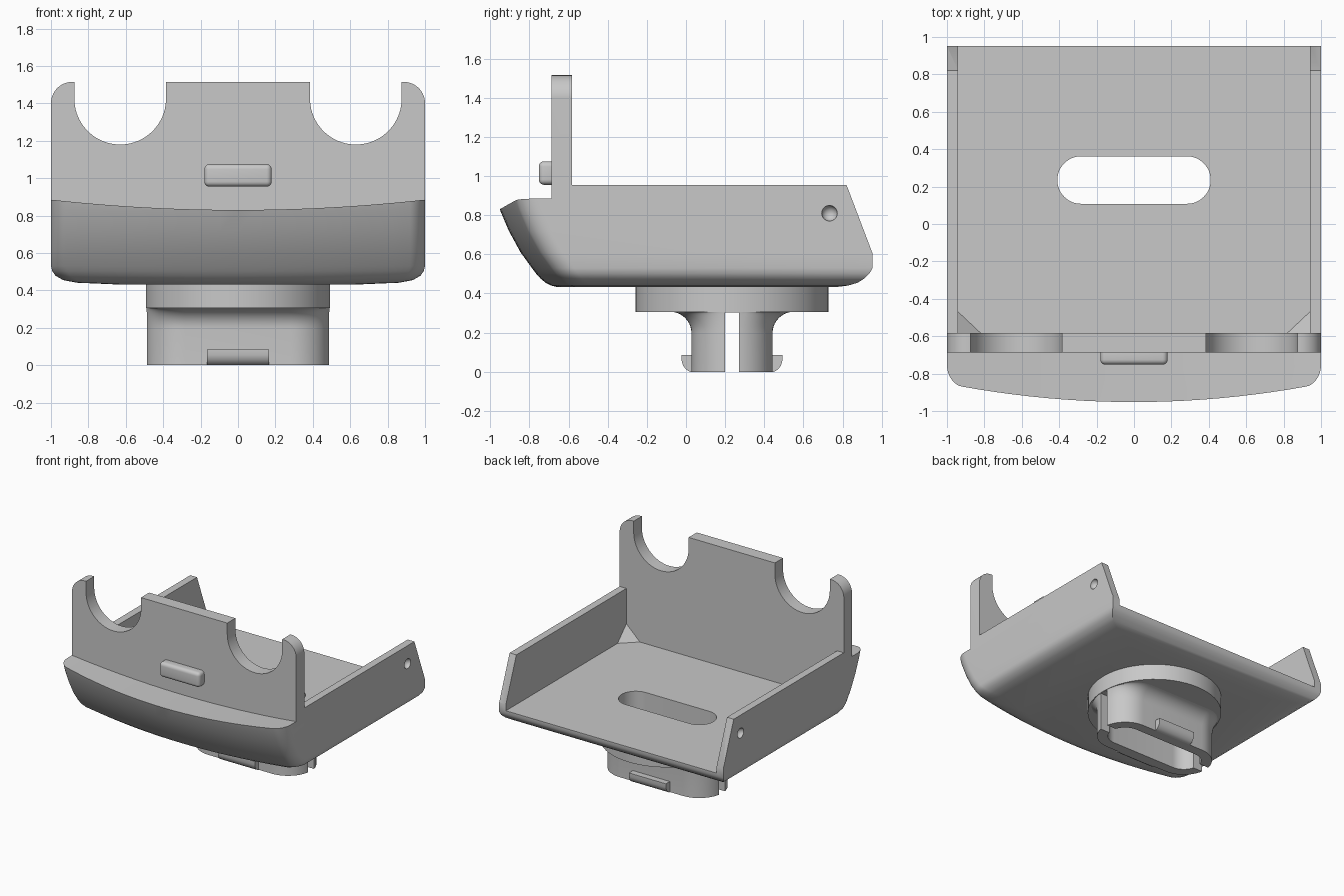
import bpy, bmesh, math

cube = bpy.data.objects.get("Cube")
if cube:
    bpy.data.objects.remove(cube, do_unlink=True)

grey = bpy.data.materials.new("plain grey")
grey.use_nodes = True
grey.diffuse_color = (0.58, 0.58, 0.58, 1)
grey.node_tree.nodes["Principled BSDF"].inputs["Base Color"].default_value = (0.58, 0.58, 0.58, 1)


def loft(name, rings):
    """Solid through a stack of closed rings with equal point counts."""
    bm = bmesh.new()
    loops = [[bm.verts.new(p) for p in ring] for ring in rings]
    n = len(loops[0])
    for a, b in zip(loops, loops[1:]):
        for i in range(n):
            j = (i + 1) % n
            bm.faces.new((a[i], a[j], b[j], b[i]))
    bm.faces.new(loops[0][::-1])
    bm.faces.new(loops[-1])
    bmesh.ops.recalc_face_normals(bm, faces=bm.faces)
    mesh = bpy.data.meshes.new(name)
    bm.to_mesh(mesh)
    bm.free()
    mesh.materials.append(grey)
    obj = bpy.data.objects.new(name, mesh)
    bpy.context.collection.objects.link(obj)
    return obj


def prism(name, pts, axis, lo, hi):
    """Extrude a 2D outline along x, y or z."""
    def place(p, d):
        v = list(p)
        v.insert(axis, d)
        return v
    return loft(name, [[place(p, d) for p in pts] for d in (lo, hi)])


def box(name, x, y, z):
    return prism(name, [(x[0], y[0]), (x[1], y[0]), (x[1], y[1]), (x[0], y[1])], 2, *z)


def arc(cx, cy, r, start, end, n=24):
    angles = [math.radians(start + (end - start) * i / n) for i in range(n + 1)]
    return [(cx + r * math.cos(a), cy + r * math.sin(a)) for a in angles]


def stadium(half, r, cy):
    return arc(half - r, cy, r, -90, 90) + arc(r - half, cy, r, 90, 270)


def apply(obj, mod):
    bpy.context.view_layer.objects.active = obj
    bpy.ops.object.modifier_apply(modifier=mod.name)


def boolean(obj, cutter, operation="DIFFERENCE"):
    mod = obj.modifiers.new("cut", "BOOLEAN")
    mod.operation, mod.solver, mod.object = operation, "EXACT", cutter
    apply(obj, mod)
    bpy.data.objects.remove(cutter, do_unlink=True)


def smooth(obj, angle=32):
    bpy.ops.object.select_all(action="DESELECT")
    obj.select_set(True)
    bpy.context.view_layer.objects.active = obj
    bpy.ops.object.shade_smooth_by_angle(angle=math.radians(angle))


CY = 0.235      # centre of the stem and slot
FLOOR = 0.555   # top of the tray floor
P0, P1 = -0.687, -0.583  # front panel faces


# Tray body: bowed front, rounded underside
def body_ring(z, inset, front, back):
    half = [0.92 * i / 10 for i in range(10)]
    half += [0.92 + 0.08 * math.sin(math.radians(a)) for a in range(0, 91, 9)]
    pts = []
    for x in [-v for v in half[:0:-1]] + half:
        t = max(0, (abs(x) - 0.92) / 0.08)
        bow = 0.115 * x * x + 0.1 * (1 - math.sqrt(max(0, 1 - t * t)))
        pts.append((x * (1 - inset), front + bow, z))
    w = 1 - inset
    return pts + [(w, back, z), (-w, back, z)]


levels = [(0.432, 0.35, -0.655, 0.76), (0.441, 0.14, -0.69, 0.83), (0.455, 0.065, -0.717, 0.877),
          (0.478, 0.025, -0.745, 0.913), (0.503, 0.007, -0.767, 0.938), (0.53, 0, -0.787, 0.953),
          (0.61, 0, -0.845, 0.953), (0.72, 0, -0.905, 0.953), (0.83, 0, -0.952, 0.953),
          (0.92, 0, -0.98, 0.953), (1.7, 0, -1.0, 0.953)]
tray = loft("tray_body", [body_ring(*lv) for lv in levels])

# Side profile trims the panel and side walls
side = [(-1.2, 0.3), (-1.2, 0.95), (P0, 0.95), (P0, 1.515), (P1, 1.515), (P1, 0.955),
        (0.82, 0.955), (0.953, 0.605), (1.2, 0.605), (1.2, 0.3)]
boolean(tray, prism("side_trim", side, 0, -1.5, 1.5), "INTERSECT")

# Lip top dips towards the middle
dip = [(i / 10, 0.83 + 0.055 * (i / 10) ** 2) for i in range(-11, 12)]
boolean(tray, prism("lip_trim", dip + [(1.1, 1.3), (-1.1, 1.3)], 1, -1.3, P0))
boolean(tray, box("interior", (-0.94, 0.94), (P1, 1.5), (FLOOR, 1.3)))
boolean(tray, prism("floor_slot", stadium(0.41, 0.127, CY), 2, 0.2, 0.9))

# Panel notches, rounded panel corners and wall dimples
for s in (-1, 1):
    notch = arc(0.63, 1.425, 0.245, 180, 360, 40) + [(0.875, 1.8), (0.385, 1.8)]
    corner = arc(0.885, 1.4, 0.115, 0, 90) + [(0.885, 1.8), (1.3, 1.8), (1.3, 1.4)]
    for outline in (notch, corner):
        boolean(tray, prism("panel_cut", [(s * x, z) for x, z in outline], 1, -0.8, -0.45))
    bpy.ops.mesh.primitive_uv_sphere_add(segments=24, ring_count=12, radius=0.04,
                                         location=(s * 1.002, 0.733, 0.81))
    dimple = bpy.context.object
    dimple.data.materials.append(grey)
    boolean(tray, dimple)
smooth(tray)

# Corner gussets inside the tray
for s, label in ((1, "left"), (-1, "right")):
    bm = bmesh.new()
    e = 0.005
    for p in ((0.94 + e, P1 - e, FLOOR - e), (0.94, -0.47, FLOOR), (0.82, P1, FLOOR),
              (0.94, P1, FLOOR + 0.115)):
        bm.verts.new((s * p[0], p[1], p[2]))
    bmesh.ops.convex_hull(bm, input=bm.verts)
    mesh = bpy.data.meshes.new("gusset")
    bm.to_mesh(mesh)
    bm.free()
    mesh.materials.append(grey)
    bpy.context.collection.objects.link(bpy.data.objects.new("gusset_" + label, mesh))

# Front button
button = box("front_button", (-0.18, 0.18), (-0.752, P0 + 0.03), (0.955, 1.075))
bev = button.modifiers.new("round", "BEVEL")
bev.width, bev.segments = 0.027, 5
apply(button, bev)
smooth(button)

# Round mounting disc under the tray
disc = prism("mount_disc", arc(0, CY, 0.493, 0, 354, 59), 2, 0.305, 0.45)
boolean(disc, prism("disc_slot", stadium(0.41, 0.127, CY), 2, 0.2, 0.9))
smooth(disc)

# Split stem whose broad faces flare into the disc
flare = [(0, 0)] + [(z, 0.11 - f) for f, z in arc(0, 0.197, 0.11, 0, 90, 10)]
rings = [[(x, CY + (y - CY) * (1 + o / 0.207), z) for x, y in stadium(0.49, 0.207, CY)]
         for z, o in flare]
stem = loft("split_stem", rings)
boolean(stem, prism("stem_slot", stadium(0.41, 0.127, CY), 2, -0.2, 0.9))
boolean(stem, box("stem_gap", (-1, 1), (0.2, 0.272), (-0.1, 0.304)))
smooth(stem)

# Snap clips on both faces of the stem
for s, label in ((-1, "front"), (1, "back")):
    hook = [(0.19, 0), (0.215, 0), (0.235, 0.012), (0.25, 0.032), (0.257, 0.055),
            (0.257, 0.085), (0.19, 0.085)]
    clip = prism("snap_clip_" + label, [(CY + s * d, z) for d, z in hook], 0, -0.165, 0.165)
    smooth(clip)
